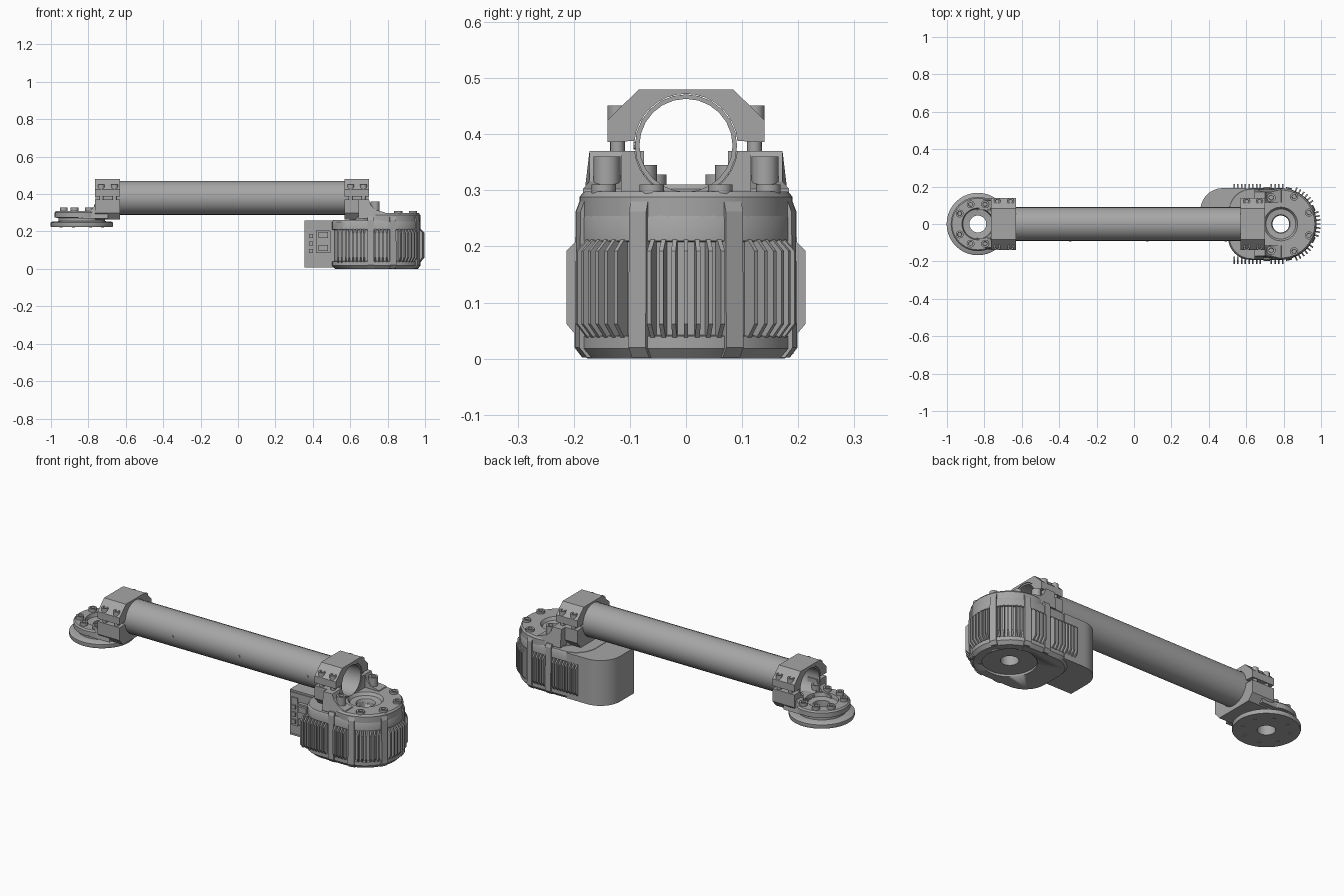
import bpy, bmesh
from math import sin, cos, pi, radians
from mathutils import Matrix, Vector

if "Cube" in bpy.data.objects:
    bpy.data.objects.remove(bpy.data.objects["Cube"])


def material(name, value):
    mat = bpy.data.materials.new(name)
    mat.use_nodes = True
    colour = (value, value, value, 1)
    mat.diffuse_color = colour
    mat.node_tree.nodes["Principled BSDF"].inputs["Base Color"].default_value = colour
    return mat


GREY = material("grey_metal", 0.38)
HUB, FAR = 0.785, -0.835      # x of the motor axis and of the output disc axis
TUBE_Z, TUBE_R = 0.38, 0.091


def finish(name, bm, smooth=False):
    bmesh.ops.recalc_face_normals(bm, faces=bm.faces)
    mesh = bpy.data.meshes.new(name)
    bm.to_mesh(mesh)
    bm.free()
    obj = bpy.data.objects.new(name, mesh)
    bpy.context.collection.objects.link(obj)
    mesh.materials.append(GREY)
    if smooth:
        bpy.ops.object.select_all(action="DESELECT")
        obj.select_set(True)
        bpy.context.view_layer.objects.active = obj
        bpy.ops.object.shade_smooth_by_angle(angle=radians(32))
    return obj


def add_prism(bm, pts, axis, lo, hi, matrix=Matrix()):
    place = {"x": lambda p, q, t: (t, p, q), "y": lambda p, q, t: (p, t, q),
             "z": lambda p, q, t: (p, q, t)}[axis]
    a, b = ([bm.verts.new(matrix @ Vector(place(p, q, t))) for p, q in pts]
            for t in (lo, hi))
    bm.faces.new(a)
    bm.faces.new(b[::-1])
    for i in range(len(pts)):
        j = (i + 1) % len(pts)
        bm.faces.new((a[i], b[i], b[j], a[j]))


def prism(name, pts, axis, lo, hi, smooth=False):
    bm = bmesh.new()
    add_prism(bm, pts, axis, lo, hi)
    return finish(name, bm, smooth)


def box(name, x, y, z):
    return prism(name, [(x[0], y[0]), (x[1], y[0]), (x[1], y[1]), (x[0], y[1])], "z", *z)


def add_lathe(bm, profile, steps, matrix=Matrix()):
    verts = [bm.verts.new((r, 0, z)) for r, z in profile]
    edges = [bm.edges.new((verts[i], verts[(i + 1) % len(verts)]))
             for i in range(len(verts))]
    before = set(bm.verts) - set(verts)
    bmesh.ops.spin(bm, geom=verts + edges, cent=(0, 0, 0), axis=(0, 0, 1),
                   angle=2 * pi, steps=steps, use_merge=True)
    new = [v for v in bm.verts if v not in before]
    bmesh.ops.remove_doubles(bm, verts=new, dist=1e-5)
    new = [v for v in bm.verts if v not in before]
    bmesh.ops.transform(bm, matrix=matrix, verts=new)


def lathe(name, profile, steps, matrix):
    bm = bmesh.new()
    add_lathe(bm, profile, steps, matrix)
    return finish(name, bm, True)


def bolts(name, spots, r, h, steps=12):
    # Socket-head bolts standing on the given points
    bm = bmesh.new()
    profile = [(0, 0), (r, 0), (r, h), (r * .55, h), (r * .5, h * .5), (0, h * .5)]
    for p in spots:
        add_lathe(bm, profile, steps, Matrix.Translation(p))
    return finish(name, bm, True)


def arc(cx, cy, r, a0, a1, n):
    return [(cx + r * cos(radians(a0 + (a1 - a0) * i / n)),
             cy + r * sin(radians(a0 + (a1 - a0) * i / n))) for i in range(n + 1)]


def on_ring(cx, r, z, angles):
    return [(cx + r * cos(radians(a)), s * r * sin(radians(a)), z)
            for a in angles for s in (1, -1)]


def cut(obj, cutter):
    cutter.hide_render = True
    cutter.hide_set(True)
    mod = obj.modifiers.new("cut", "BOOLEAN")
    mod.operation, mod.object, mod.solver = "DIFFERENCE", cutter, "EXACT"


# Hollow tube with small side fasteners
lathe("main_tube", [(TUBE_R, -.762), (TUBE_R, .697), (.083, .697), (.083, -.762)], 24,
      Matrix.Translation((0, 0, TUBE_Z)) @ Matrix.Rotation(pi / 2, 4, "Y"))
bm = bmesh.new()
for x in (-.34, .07, .49):
    add_prism(bm, arc(x, TUBE_Z, .007, 0, 315, 7), "y", -.094, -.088)
finish("tube_pins", bm)


# Clamp brackets, mirrored at both ends
def bracket(end, hub, side, inner, outer, wing):
    lo, hi = sorted((hub + side * inner, hub + side * outer))
    over = arc(0, TUBE_Z, TUBE_R + .001, 5, 175, 16)
    under = arc(0, TUBE_Z, TUBE_R + .001, -174, -6, 16)
    prism(end + "_clamp_cap", over + [(-.14, .386), (-.14, .425), (-.084, .48),
                                      (.084, .48), (.14, .425), (.14, .386)], "x", lo, hi)
    prism(end + "_clamp_saddle", under + [(.14, .37), (.14, .30), (.11, .265),
                                          (-.11, .265), (-.14, .30), (-.14, .37)], "x", lo, hi)
    spots = [(lo + (hi - lo) * f, s * .122) for f in (.25, .78) for s in (1, -1)]
    bolts(end + "_clamp_bolts", [(x, y, .41) for x, y in spots], .018, .041)
    bolts(end + "_clamp_studs", [(x, y, .36) for x, y in spots], .013, .035)
    bm = bmesh.new()
    rib = [(-.14, .27), (-.14, .37), (-.085, .37), (-.074, .34), (-.05, .316),
           (0, .302), (.02, .27)]
    for s in (1, -1):
        add_prism(bm, [(hub + side * u, z) for u, z in rib], "y",
                  *sorted((s * wing[0], s * wing[1])))
        for v in bm.verts:      # flare the foot of each rib outwards
            if v.co.z < .31 and abs(v.co.y) > wing[1] - .01:
                v.co.y = s * (wing[1] + .012) if v.co.y * s > 0 else v.co.y
    finish(end + "_bracket_ribs", bm)


bracket("motor", HUB, 1, -.215, -.085, (.115, .172))
bracket("disc", FAR, -1, -.205, -.07, (.075, .125))

# Output disc at the far end
lathe("output_disc", [(.045, .225), (.165, .225), (.167, .23), (.167, .247), (.16, .252),
                      (.125, .255), (.125, .272), (.145, .275), (.145, .302), (.138, .31),
                      (.085, .31), (.08, .29), (.045, .285)], 40,
      Matrix.Translation((FAR, 0, 0)))
bolts("disc_bolts", on_ring(FAR, .112, .30, (70, 110, 150)), .021, .028)
bolts("disc_rib_bolts", on_ring(FAR, .115, .305, (40,)), .022, .04)
bm = bmesh.new()
for x, y, z in on_ring(FAR, .12, 0, (22, 67, 112, 157)):
    add_prism(bm, arc(x, y, .008, 0, 315, 7), "z", .222, .23)
finish("disc_underside_pins", bm)


# Motor housing: rounded outline, waisted behind the fins
def outline(r):
    back = .695 - r
    return (arc(HUB, 0, r, -90, 90, 24) + arc(back + .12, r - .12, .12, 90, 180, 8)
            + arc(back + .12, .12 - r, .12, 180, 270, 8))


bm = bmesh.new()
layers = ((0, .176), (.018, .192), (.04, .192), (.042, .183), (.208, .183),
          (.21, .192), (.25, .192), (.262, .186))
rings = [[bm.verts.new((x, y, z)) for x, y in outline(r)] for z, r in layers]
for a, b in zip(rings, rings[1:]):
    for i in range(len(a)):
        j = (i + 1) % len(a)
        bm.faces.new((a[i], a[j], b[j], b[i]))
bm.faces.new(rings[0])
bm.faces.new(rings[-1])
housing = finish("motor_housing", bm, True)
bore = Matrix.Translation((HUB, 0, 0))
cut(housing, lathe("bore_cutter", [(0, -.02), (.135, -.02), (.135, .012), (.045, .012),
                                   (.045, .3), (0, .3)], 32, bore))

# Control box beside the motor, with its connectors
prism("control_box", [(.355, -.05), (.56, -.05), (.60, .192)]
      + arc(.475, .072, .12, 90, 180, 10), "z", .008, .26, True)
box("box_frame", (.36, .508), (-.056, -.045), (.02, .25))
box("port_strip", (.372, .408), (-.062, -.05), (.07, .225))
box("port_block", (.418, .495), (-.075, -.05), (.085, .205))
for i, z in enumerate((.115, .185)):
    box(f"port_latch_{i}", (.43, .48), (-.088, -.07), (z - .02, z + .012))
for i, z in enumerate((.095, .135, .175)):
    box(f"small_port_{i}", (.38, .40), (-.072, -.06), (z - .01, z + .012))


# Cooling fins and clamping posts around the housing
def spot(x, angle):
    # Frame on the housing axis whose local x points outwards
    return Matrix.Translation((x, 0, 0)) @ Matrix.Rotation(radians(angle), 4, "Z")


fins = [(.535 + .02 * i, s * 90) for i in range(8) for s in (1, -1)]
fins += [(.735 + .02 * i, s * 90) for i in range(4) for s in (1, -1)]
fins += [(HUB, a) for a in range(-66, 67, 6) if not 19 < abs(a) < 35]
bm = bmesh.new()
for x, a in fins:
    add_prism(bm, [(.175, .035), (.193, .038), (.213, .062), (.213, .192), (.193, .212),
                   (.175, .212)], "y", -.004, .004, spot(x, a))
finish("cooling_fins", bm)

bm = bmesh.new()
posts = [(HUB, s * a) for a in (26, 77) for s in (1, -1)] + [(.71, 90), (.71, -90)]
for x, a in posts:
    add_prism(bm, [(.16, .002), (.185, .002), (.199, .02), (.197, .262), (.19, .28),
                   (.16, .28)], "y", -.017, .017, spot(x, a))
finish("housing_posts", bm)

# Top flange of the motor
lathe("motor_flange", [(.045, .25), (.19, .25), (.19, .288), (.182, .298), (.09, .298),
                       (.08, .282), (.05, .278), (.045, .27)], 40, bore)
bolts("flange_bolts", on_ring(HUB, .163, .279, (22, 64)), .022, .031)
bolts("flange_rib_bolts", on_ring(HUB, .15, .30, (110,)), .024, .06)
